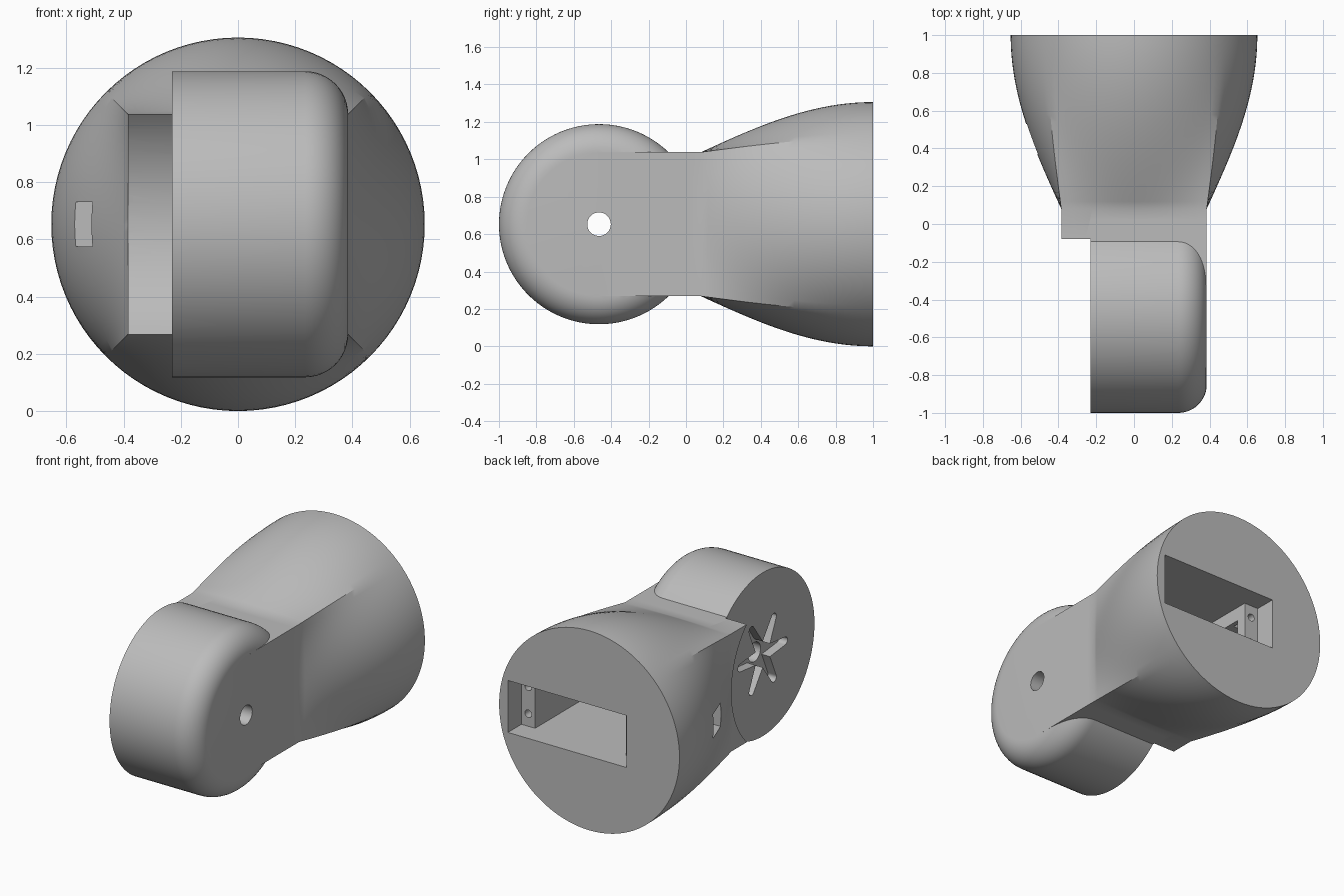
import bpy, bmesh, math
from mathutils import Matrix, Vector

cube = bpy.data.objects.get("Cube")
if cube:
    bpy.data.objects.remove(cube, do_unlink=True)

ZC = 0.653        # height of the long axis
R_END = 0.653     # round rear end
HALF = 0.385      # half width of the square neck
WHEEL_Y = -0.465  # hub axis
FACE_X = -0.23    # flat face of the wheel

grey = bpy.data.materials.new("plain grey")
grey.use_nodes = True
GREY = (0.5, 0.5, 0.5, 1)
grey.diffuse_color = GREY
grey.node_tree.nodes["Principled BSDF"].inputs["Base Color"].default_value = GREY


def make(name, bm):
    bmesh.ops.recalc_face_normals(bm, faces=bm.faces)
    mesh = bpy.data.meshes.new(name)
    bm.to_mesh(mesh)
    bm.free()
    mesh.materials.append(grey)
    ob = bpy.data.objects.new(name, mesh)
    bpy.context.collection.objects.link(ob)
    return ob


def rings_solid(name, rings):
    """Skin a list of equal closed rings and cap both ends."""
    bm = bmesh.new()
    loops = [[bm.verts.new(p) for p in ring] for ring in rings]
    n = len(loops[0])
    for a, b in zip(loops, loops[1:]):
        for i in range(n):
            j = (i + 1) % n
            bm.faces.new((a[i], a[j], b[j], b[i]))
    bm.faces.new(loops[0])
    bm.faces.new(loops[-1])
    return make(name, bm)


def box(name, x0, x1, y0, y1, half_z):
    bm = bmesh.new()
    bmesh.ops.create_cube(bm, size=1)
    bmesh.ops.scale(bm, verts=bm.verts, vec=(x1 - x0, y1 - y0, 2 * half_z))
    bmesh.ops.translate(bm, verts=bm.verts, vec=((x0 + x1) / 2, (y0 + y1) / 2, ZC))
    return make(name, bm)


def lathe_x(name, profile, y=WHEEL_Y, n=96):
    """Solid of revolution about the hub axis from (x, radius) pairs."""
    return rings_solid(name, [[(x, y + r * math.cos(2 * math.pi * i / n),
                                ZC + r * math.sin(2 * math.pi * i / n))
                               for i in range(n)] for x, r in profile])


def combine(target, tool, operation):
    tool.hide_render = True
    mod = target.modifiers.new(operation.lower(), "BOOLEAN")
    mod.operation = operation
    mod.solver = "EXACT"
    mod.object = tool
    bpy.context.view_layer.objects.active = target
    bpy.ops.object.modifier_apply(modifier=mod.name)
    bpy.data.objects.remove(tool, do_unlink=True)


# Body: square neck swelling into a round rear end
def section(y, f, n=96):
    ring = []
    for i in range(n):
        a = 2 * math.pi * i / n
        c, s = math.cos(a), math.sin(a)
        r = (1 - f) * HALF / max(abs(c), abs(s)) + f * R_END
        ring.append((r * c, y, ZC + r * s))
    return ring


STEPS = 24
sections = [section(-0.08, 0)]
for k in range(STEPS + 1):
    t = k / STEPS
    sections.append(section(0.08 + 0.92 * t, math.sin(math.pi * t / 2)))
body = rings_solid("arm_body", sections)

# Hollow clearance beside the wheel
combine(body, lathe_x("clearance", [(-1, 0.545), (FACE_X, 0.545)]), "DIFFERENCE")

# Wheel end with one rounded rim, plus the flat web that joins it to the neck
FILLET = 0.15
profile = [(FACE_X, 0.535)]
for k in range(13):
    a = math.pi / 2 * k / 12
    profile.append((HALF - FILLET + FILLET * math.sin(a), HALF + FILLET * math.cos(a)))
combine(body, box("web", FACE_X, HALF, WHEEL_Y, 0.02, HALF), "UNION")
combine(body, lathe_x("wheel", profile), "UNION")

# Axle hole
combine(body, lathe_x("axle_hole", [(-1, 0.063), (1, 0.063)], n=32), "DIFFERENCE")

# Six tapered arms recessed in the flat face, with rounded tips
for k in range(6):
    turn = Matrix.Rotation(math.pi / 3 * k, 4, "X")
    outline = [(0.05, -0.045), (0.05, 0.045)]
    for j in range(9):
        a = math.pi / 2 - math.pi * j / 8
        outline.append((0.23 + 0.026 * math.cos(a), 0.026 * math.sin(a)))
    rings = [[Vector((0, WHEEL_Y, ZC)) + turn @ Vector((x, u, v)) for u, v in outline]
             for x in (FACE_X - 0.05, FACE_X + 0.06)]
    combine(body, rings_solid("horn_arm", rings), "DIFFERENCE")

# Rear pocket: shallow mouth, deep well, cable space and side slot
combine(body, box("mouth", -0.27, 0.589, 0.86, 1.1, 0.17), "DIFFERENCE")
combine(body, box("well", -0.166, 0.49, 0.37, 0.95, 0.17), "DIFFERENCE")
combine(body, box("cable_space", -0.27, 0, 0.37, 0.79, 0.0775), "DIFFERENCE")
combine(body, box("side_slot", -0.8, -0.1, 0.37, 0.53, 0.0775), "DIFFERENCE")

# Screw holes in the two mounting ledges
for x in (-0.218, 0.54):
    for dz in (-0.088, 0.088):
        rings = [[(x + 0.025 * math.cos(math.pi * i / 8), y,
                   ZC + dz + 0.025 * math.sin(math.pi * i / 8)) for i in range(16)]
                 for y in (0.72, 0.9)]
        combine(body, rings_solid("screw_hole", rings), "DIFFERENCE")

bpy.ops.object.select_all(action="DESELECT")
body.select_set(True)
bpy.context.view_layer.objects.active = body
bpy.ops.object.shade_smooth_by_angle(angle=math.radians(25))
